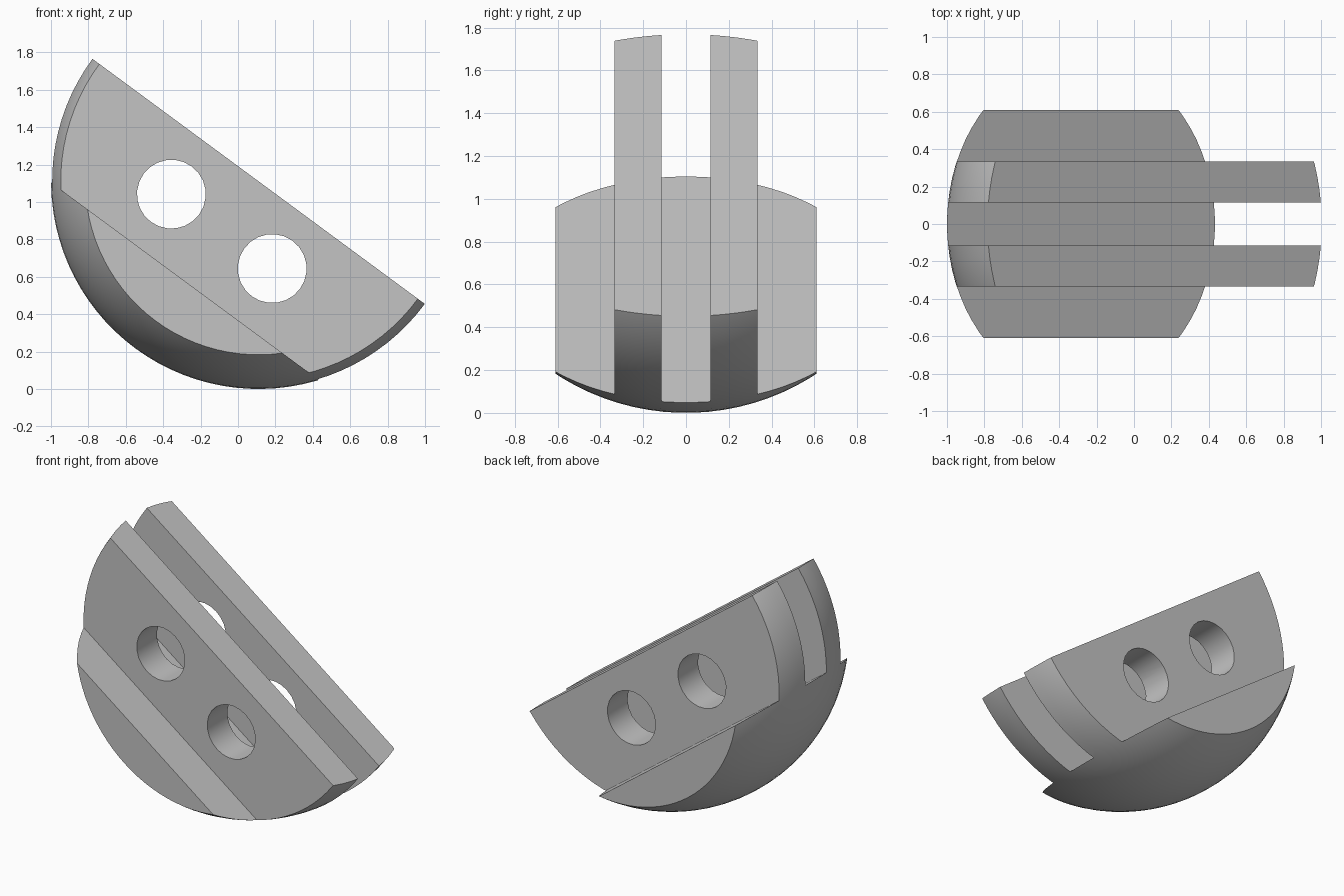
import bpy
import bmesh
from math import radians
from mathutils import Matrix, Vector

if "Cube" in bpy.data.objects:
    bpy.data.objects.remove(bpy.data.objects["Cube"], do_unlink=True)

R = 1.11            # ball radius
TILT = radians(36.4)
HALF_WIDTH = 0.61   # flat outer sides
FIN_IN, FIN_OUT = 0.115, 0.335
DEPTH = 0.663       # fin height below the flat top
HOLE_R, HOLE_X = 0.184, 0.335

grey = bpy.data.materials.new("light_grey")
grey.use_nodes = True
colour = (0.55, 0.55, 0.55, 1)
grey.diffuse_color = colour
grey.node_tree.nodes["Principled BSDF"].inputs["Base Color"].default_value = colour


def make_object(name, bm):
    mesh = bpy.data.meshes.new(name)
    bmesh.ops.recalc_face_normals(bm, faces=bm.faces)
    bm.to_mesh(mesh)
    bm.free()
    mesh.materials.append(grey)
    obj = bpy.data.objects.new(name, mesh)
    bpy.context.collection.objects.link(obj)
    return obj


def trim(bm, point, normal):
    """Cut away everything on the normal's side and cap the opening."""
    cut = bmesh.ops.bisect_plane(bm, geom=bm.verts[:] + bm.edges[:] + bm.faces[:],
                                 plane_co=point, plane_no=normal, clear_outer=True)
    rim = [e for e in cut["geom_cut"] if isinstance(e, bmesh.types.BMEdge)]
    bmesh.ops.contextual_create(bm, geom=rim)


def slot(y0, y1):
    """Box that removes one channel down to the fin depth."""
    bm = bmesh.new()
    size = Vector((2.5, y1 - y0, 2 * DEPTH))
    bmesh.ops.create_cube(bm, size=1, matrix=Matrix.Translation((0, (y0 + y1) / 2, 0))
                          @ Matrix.Diagonal((*size, 1)))
    return make_object("slot_cutter", bm)


def hole(x):
    """Cross-drilled hole through both fins."""
    bm = bmesh.new()
    bmesh.ops.create_cone(bm, cap_ends=True, segments=24, radius1=HOLE_R, radius2=HOLE_R,
                          depth=2, matrix=Matrix.Translation((x, 0, -DEPTH / 2))
                          @ Matrix.Rotation(radians(90), 4, "X"))
    return make_object("hole_cutter", bm)


# Half ball with flattened sides
bm = bmesh.new()
bmesh.ops.create_uvsphere(bm, u_segments=96, v_segments=49, radius=R,
                          matrix=Matrix.Rotation(radians(90), 4, "X"))
trim(bm, (0, 0, 0.0005), (0, 0, 1))
for side in (-1, 1):
    trim(bm, (0, side * HALF_WIDTH, 0), (0, side, 0))
body = make_object("finned_half_ball", bm)

# Central channel, side shoulders and cross holes
cutters = [slot(-FIN_IN, FIN_IN), slot(FIN_OUT, 1), slot(-1, -FIN_OUT),
           hole(-HOLE_X), hole(HOLE_X)]
for cutter in cutters:
    cutter.hide_render = True
    mod = body.modifiers.new("cut", "BOOLEAN")
    mod.operation = "DIFFERENCE"
    mod.solver = "EXACT"
    mod.object = cutter

bpy.ops.object.select_all(action="DESELECT")
body.select_set(True)
bpy.context.view_layer.objects.active = body
bpy.ops.object.convert(target="MESH")
for cutter in cutters:
    bpy.data.objects.remove(cutter, do_unlink=True)
bpy.ops.object.shade_smooth_by_angle(angle=radians(30))

# Tilt into place
body.rotation_euler = (0, TILT, 0)
body.location = (0.11, 0, R)
